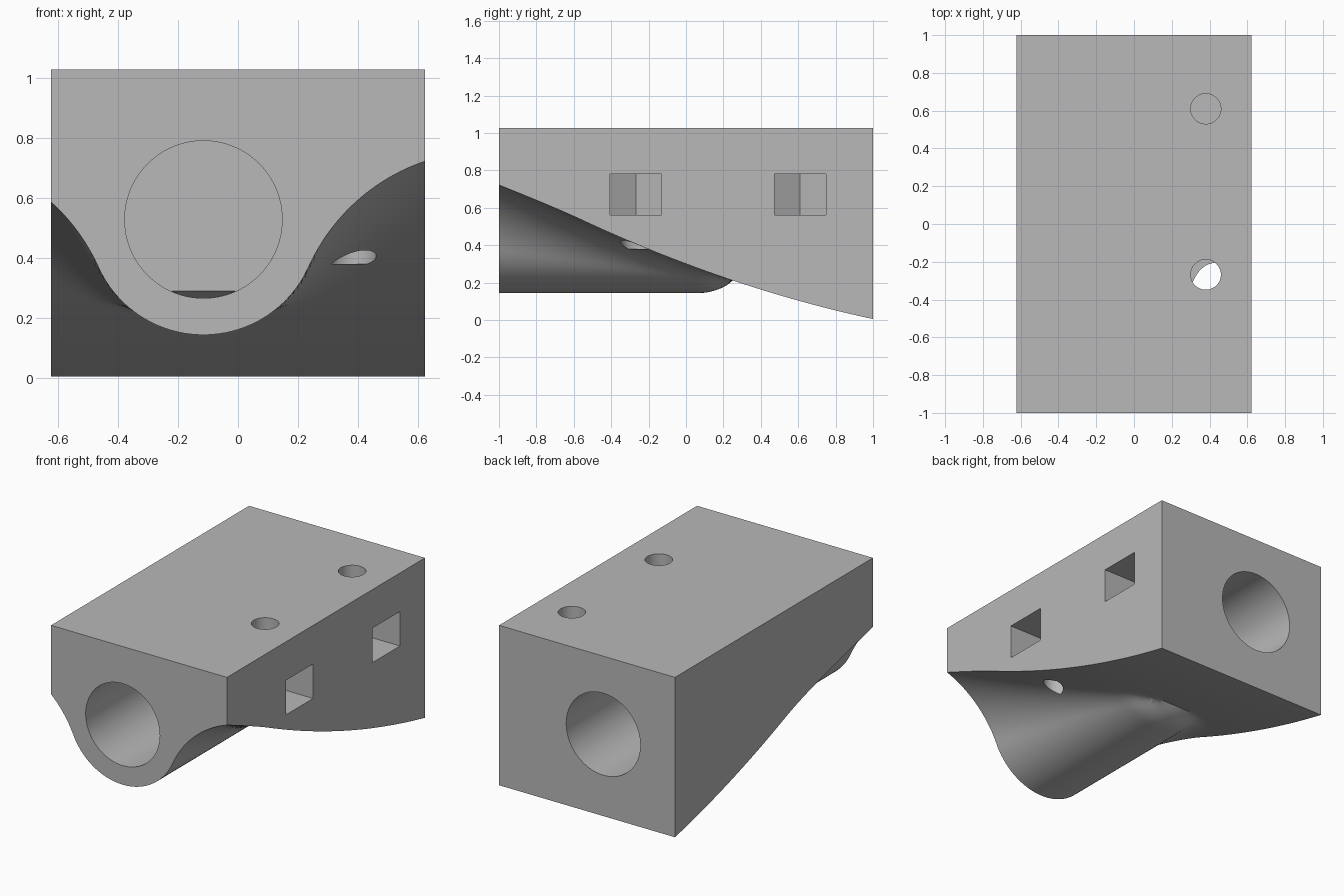
import bpy, bmesh, math
from mathutils import Matrix, Vector

if "Cube" in bpy.data.objects:
    bpy.data.objects.remove(bpy.data.objects["Cube"])

HALF_W, HALF_L, TOP = 0.622, 1.0, 1.027
BORE_X, BORE_Z, BORE_R, TUBE_R = -0.115, 0.528, 0.262, 0.384
TUBE_END = 0.25

grey = bpy.data.materials.new("plain_grey")
grey.use_nodes = True
grey.diffuse_color = (0.48, 0.48, 0.48, 1)
grey.node_tree.nodes["Principled BSDF"].inputs["Base Color"].default_value = (0.48, 0.48, 0.48, 1)


def make_object(name, bm):
    bmesh.ops.recalc_face_normals(bm, faces=bm.faces)
    mesh = bpy.data.meshes.new(name)
    bm.to_mesh(mesh)
    bm.free()
    mesh.materials.append(grey)
    obj = bpy.data.objects.new(name, mesh)
    bpy.context.collection.objects.link(obj)
    return obj


def ramp(y):
    return 0.3 - 0.376 * y + 0.081 * y * y


def underside(x, y):
    """Sloping ramp, with a round tube blended into it by a shrinking fillet."""
    p = ramp(y)
    if y >= TUBE_END:
        return p
    r = TUBE_R - 0.06 * max(0, (y - 0.07) / 0.18) ** 2
    fillet = 0.25 + 0.406 * (TUBE_END - y) / (TUBE_END + HALF_L)
    rise = BORE_Z - p + fillet
    reach = math.sqrt(max(0, (r + fillet) ** 2 - rise ** 2))
    dx = abs(x - BORE_X)
    if dx >= reach:
        return p
    if dx <= reach * r / (r + fillet):
        return BORE_Z - math.sqrt(r * r - dx * dx)
    return p - fillet + math.sqrt(max(0, fillet ** 2 - (reach - dx) ** 2))


# Body: cross-sections lofted from front to back
COLS, ROWS = 90, 64
bm = bmesh.new()
rings = []
for j in range(ROWS + 1):
    y = -HALF_L + 2 * HALF_L * j / ROWS
    ring = []
    for i in range(COLS + 1):
        x = -HALF_W + 2 * HALF_W * i / COLS
        ring.append(bm.verts.new((x, y, underside(x, y))))
    ring += [bm.verts.new((s * HALF_W, y, TOP)) for s in (1, -1)]
    rings.append(ring)
for a, b in zip(rings, rings[1:]):
    for i in range(len(a)):
        k = (i + 1) % len(a)
        bm.faces.new((a[i], a[k], b[k], b[i]))
bm.faces.new(rings[0])
bm.faces.new(rings[-1])
body = make_object("bored_block", bm)


def cylinder_bm(start, end, radius, segments):
    start, end = Vector(start), Vector(end)
    axis = end - start
    bm = bmesh.new()
    place = Matrix.Translation((start + end) / 2) @ axis.to_track_quat("Z", "Y").to_matrix().to_4x4()
    bmesh.ops.create_cone(bm, cap_ends=True, segments=segments, radius1=radius,
                          radius2=radius, depth=axis.length, matrix=place)
    return bm


cutters = []

# Front and rear blind bores
WALL_FRONT, WALL_BACK = 0.027, 0.2
for name, y0, y1 in (("front_bore", -1.1, WALL_FRONT), ("rear_bore", 1.1, WALL_BACK)):
    bm = cylinder_bm((BORE_X, y0, BORE_Z), (BORE_X, y1, BORE_Z), BORE_R, 96)
    cutters.append(make_object(name, bm))

# Small sloping relief at the bottom of the front bore's end wall
bm = cylinder_bm((BORE_X, -0.1, BORE_Z), (BORE_X, 0.3, BORE_Z), BORE_R - 0.001, 96)
cut = bmesh.ops.bisect_plane(bm, geom=bm.verts[:] + bm.edges[:] + bm.faces[:],
                             plane_co=(0, WALL_FRONT, 0.29), plane_no=(0, 0.36, 1), clear_outer=True)
bmesh.ops.holes_fill(bm, edges=[e for e in bm.edges if e.is_boundary])
cutters.append(make_object("bore_relief", bm))

# Screw holes from the top, each crossing a nut slot with a hexagonal end
SCREW_X, SLOT_HALF, SLOT_LOW, SLOT_HIGH = 0.38, 0.138, 0.56, 0.78
flank = SLOT_HALF / math.sqrt(3)
for name, y in (("front", -0.268), ("rear", 0.61)):
    bm = cylinder_bm((SCREW_X, y, 0.38), (SCREW_X, y, 1.2), 0.08, 48)
    cutters.append(make_object(name + "_screw_hole", bm))
    outline = [(0.8, -SLOT_HALF), (0.8, SLOT_HALF), (SCREW_X - flank, SLOT_HALF),
               (SCREW_X - 2 * flank, 0), (SCREW_X - flank, -SLOT_HALF)]
    bm = bmesh.new()
    face = bm.faces.new([bm.verts.new((px, y + py, SLOT_LOW)) for px, py in outline])
    extruded = bmesh.ops.extrude_face_region(bm, geom=[face])["geom"]
    bmesh.ops.translate(bm, vec=(0, 0, SLOT_HIGH - SLOT_LOW),
                        verts=[g for g in extruded if isinstance(g, bmesh.types.BMVert)])
    # close the prism if the extrusion consumed its base
    bmesh.ops.holes_fill(bm, edges=[e for e in bm.edges if e.is_boundary])
    cutters.append(make_object(name + "_nut_slot", bm))

# Cut every opening out of the body
bpy.context.view_layer.objects.active = body
for cutter in cutters:
    cutter.hide_render = True
    mod = body.modifiers.new(cutter.name, "BOOLEAN")
    mod.operation = "DIFFERENCE"
    mod.solver = "EXACT"
    mod.object = cutter
    bpy.ops.object.modifier_apply(modifier=mod.name)
for cutter in cutters:
    bpy.data.objects.remove(cutter)

bpy.ops.object.select_all(action="DESELECT")
body.select_set(True)
bpy.ops.object.shade_smooth_by_angle(angle=math.radians(30))
